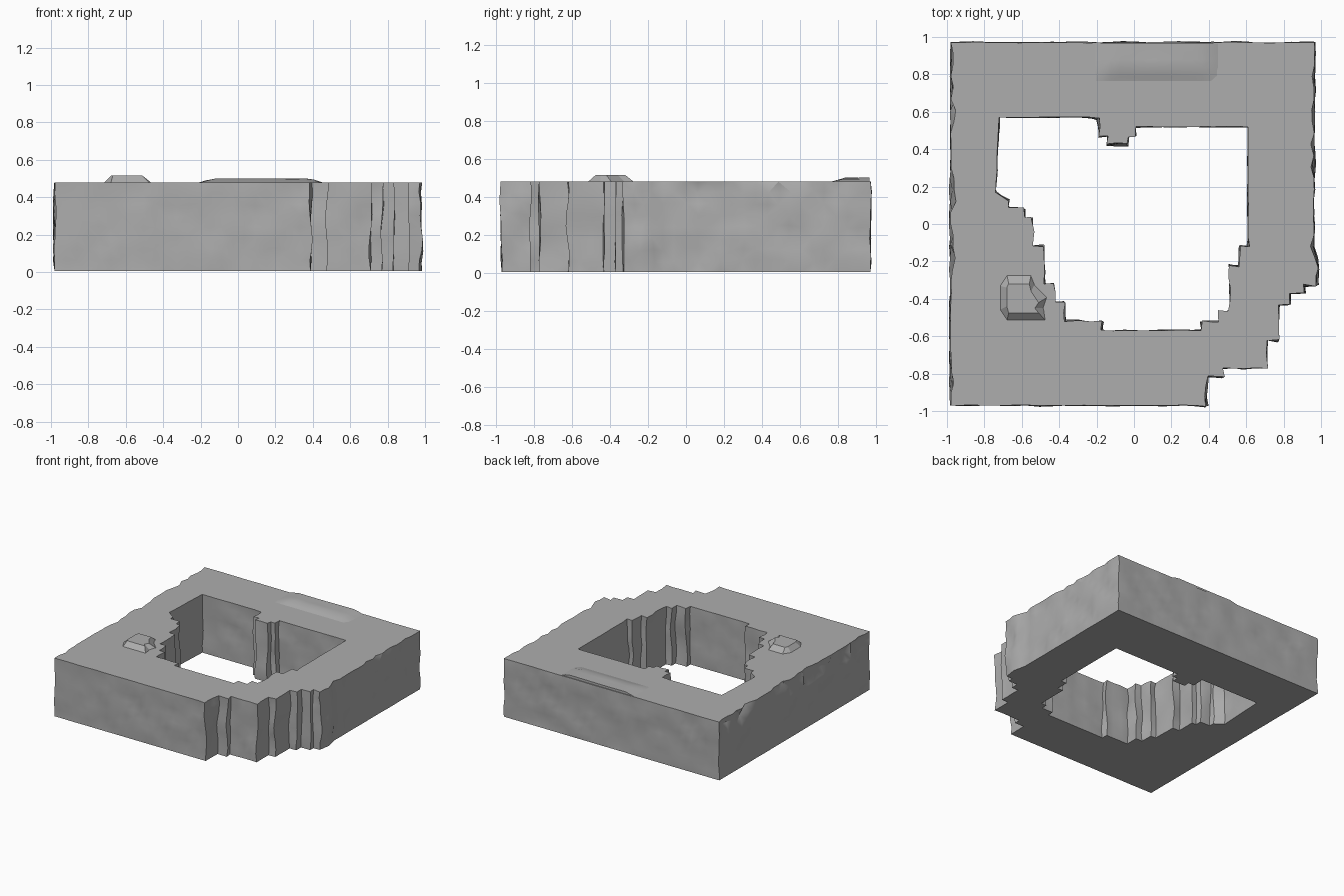
import bpy, bmesh, math, random
from mathutils import Vector, noise

random.seed(4)
cube = bpy.data.objects.get("Cube")
if cube:
    bpy.data.objects.remove(cube, do_unlink=True)

BOTTOM, TOP, ROWS, STEP = 0.005, 0.48, 8, 0.06

# Single stone colour
stone = bpy.data.materials.new("grey stone")
stone.use_nodes = True
grey = (0.42, 0.42, 0.42, 1)
stone.diffuse_color = grey
bsdf = stone.node_tree.nodes["Principled BSDF"]
bsdf.inputs["Base Color"].default_value = grey
bsdf.inputs["Roughness"].default_value = 0.9


def finish(bm, name, angle):
    bmesh.ops.recalc_face_normals(bm, faces=bm.faces)
    mesh = bpy.data.meshes.new(name)
    bm.to_mesh(mesh)
    bm.free()
    mesh.materials.append(stone)
    ob = bpy.data.objects.new(name, mesh)
    bpy.context.collection.objects.link(ob)
    bpy.ops.object.select_all(action='DESELECT')
    ob.select_set(True)
    bpy.context.view_layer.objects.active = ob
    bpy.ops.object.shade_smooth_by_angle(angle=math.radians(angle))
    return ob


def stairs(x, y, moves):
    """Right-angled path: each move alternately sets x, then y."""
    pts = [Vector((x, y, 0))]
    for i, v in enumerate(moves):
        x, y = (v, y) if i % 2 == 0 else (x, v)
        pts.append(Vector((x, y, 0)))
    return pts


def resample(pts):
    """Split long edges; mark the points that belong to short steps."""
    out = []
    for a, b in zip(pts, pts[1:] + pts[:1]):
        length = (b - a).length
        n = max(1, round(length / STEP))
        out += [(a.lerp(b, i / n), length < 0.3) for i in range(n)]
    return out


def roughen(p, z, stepped, outer):
    """Shift one wall point: vertical cracks on steps, dents on long walls."""
    t = (z - BOTTOM) / (TOP - BOTTOM)
    edge = t < 0.01 or t > 0.99
    if stepped:
        d = noise.noise_vector(Vector((p.x * 9, p.y * 9, z * 5))) * 0.02
    else:
        d = noise.noise_vector(Vector((p.x * 8, p.y * 8, z * 9))) * (0.004 if edge else 0.011)
    side = outer and abs(p.x) > 0.94 and abs(p.y) < 0.93
    if side:
        d *= 1.5
        if t > 0.8 and random.random() < 0.35:   # chipped rim
            d.x -= math.copysign(random.uniform(0.01, 0.03), p.x)
    if t < 0.01:
        d *= 0.3
    d.z = 0 if edge else d.z
    return Vector((p.x + d.x, p.y + d.y, z + d.z))


# Wall ring outlines: the outer edge has a broken corner, the inner a ragged shaft
outer = stairs(-0.98, -0.97, [0.39, -0.82, 0.47, -0.77, 0.71, -0.62, 0.77, -0.43,
                              0.83, -0.37, 0.91, -0.33, 0.97])
outer += [Vector((0.985, -0.23, 0)), Vector((0.96, -0.12, 0)),
          Vector((0.965, 0.97, 0)), Vector((-0.98, 0.97, 0))]
inner = stairs(-0.72, 0.57, [-0.19, 0.47, -0.14, 0.42, -0.03, 0.47, 0.01, 0.52,
                             0.61, -0.12, 0.56, -0.22, 0.51, -0.47, 0.46, -0.52,
                             0.36, -0.57, -0.17, -0.52, -0.37, -0.42, -0.43, -0.32,
                             -0.48, -0.12, -0.54, 0.03, -0.58, 0.08, -0.67, 0.12])
inner.append(Vector((-0.74, 0.17, 0)))

bm = bmesh.new()
rims = {0: [], ROWS: []}
for path, is_outer in ((outer, True), (inner, False)):
    pts = resample(path)
    rings = []
    for r in range(ROWS + 1):
        z = BOTTOM + (TOP - BOTTOM) * r / ROWS
        rings.append([bm.verts.new(roughen(p, z, s, is_outer)) for p, s in pts])
    n = len(pts)
    for r in range(ROWS):
        for i in range(n):
            j = (i + 1) % n
            a, b = rings[r][i], rings[r][j]
            c, d = rings[r + 1][j], rings[r + 1][i]
            if (r + i) % 2:
                bm.faces.new((a, b, c))
                bm.faces.new((a, c, d))
            else:
                bm.faces.new((a, b, d))
                bm.faces.new((b, c, d))
    for r, edges in rims.items():
        ring = rings[r]
        edges += [bm.edges.get((ring[i], ring[(i + 1) % n])) for i in range(n)]

# Flat caps between the two rims
for edges in rims.values():
    bmesh.ops.triangle_fill(bm, use_beauty=True, use_dissolve=False, edges=edges)
finish(bm, "rock_wall_ring", 35)

# Faceted boulder lying on the top
base = [(-0.68, -0.27), (-0.55, -0.27), (-0.53, -0.32), (-0.46, -0.39),
        (-0.48, -0.45), (-0.47, -0.52), (-0.68, -0.52), (-0.72, -0.46), (-0.72, -0.33)]
crown = [(-0.67, -0.32), (-0.56, -0.32), (-0.55, -0.36), (-0.51, -0.42),
         (-0.53, -0.45), (-0.51, -0.475), (-0.67, -0.475), (-0.68, -0.44), (-0.68, -0.34)]
bm = bmesh.new()
low = [bm.verts.new((x, y, TOP - 0.005)) for x, y in base]
high = [bm.verts.new((x, y, 0.515)) for x, y in crown]
bm.faces.new(high)
bm.faces.new(low[::-1])
for i in range(len(low)):
    j = (i + 1) % len(low)
    bm.faces.new((low[i], low[j], high[j], high[i]))
finish(bm, "boulder", 15)

# Low soft mound along the back edge
bm = bmesh.new()
bmesh.ops.create_grid(bm, x_segments=14, y_segments=5, size=0.5)
for v in bm.verts:
    u, w = v.co.x + 0.5, v.co.y + 0.5
    x, y = -0.22 + 0.68 * u, 0.75 + 0.215 * w
    rise = min(1, u / 0.12, (1 - u) / 0.1, w / 0.4)
    bump = noise.noise(Vector((x * 7, y * 9, 0))) * 0.003
    v.co = (x, y, TOP - 0.004 + rise * (0.023 + bump))
back = [e for e in bm.edges if all(v.co.y > 0.96 for v in e.verts)]
skirt = bmesh.ops.extrude_edge_only(bm, edges=back)["geom"]
for v in skirt:
    if isinstance(v, bmesh.types.BMVert):
        v.co.z = TOP - 0.01
finish(bm, "back_mound", 40)
